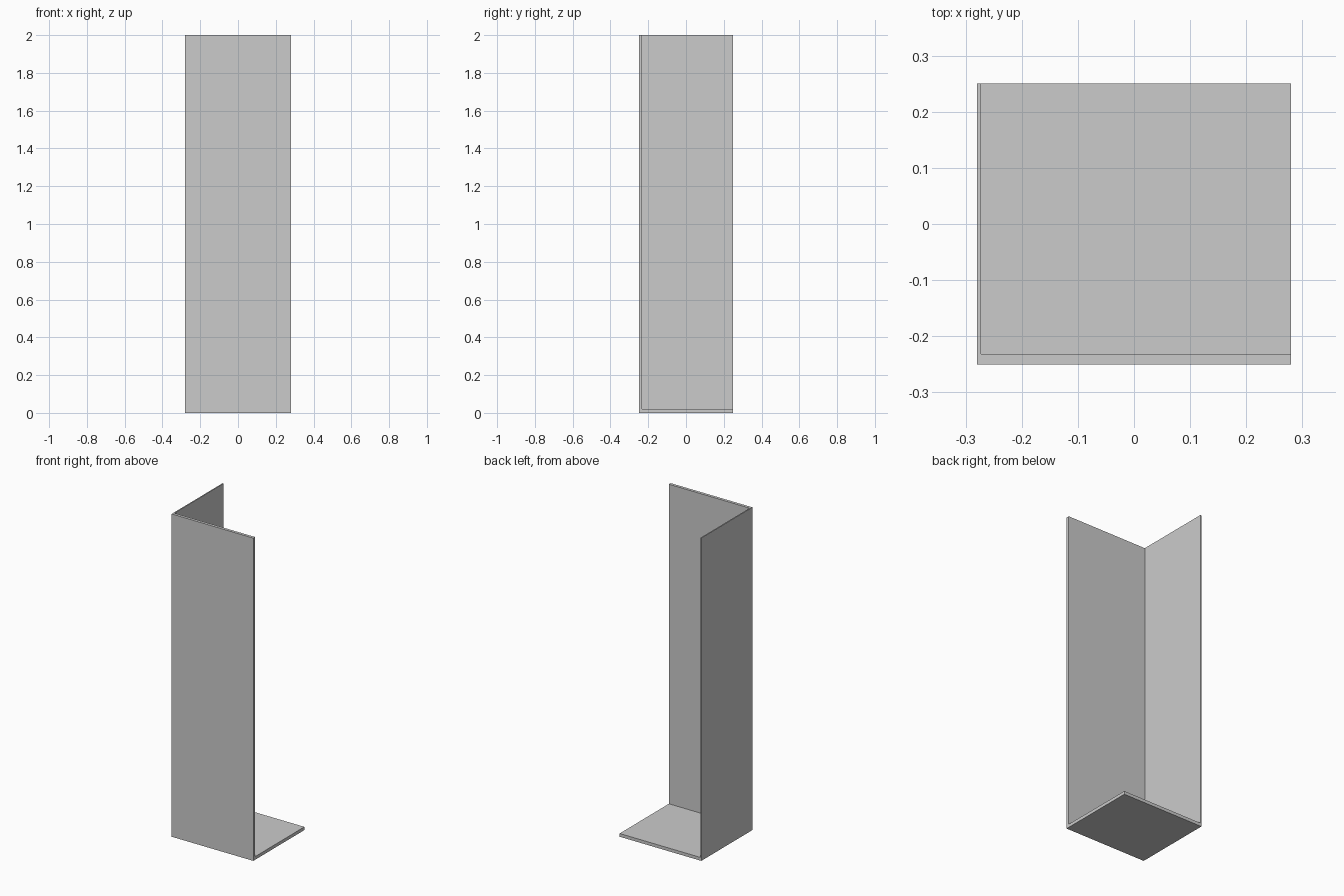
import bpy
from mathutils import Vector

if "Cube" in bpy.data.objects:
    bpy.data.objects.remove(bpy.data.objects["Cube"])

FRONT_T, SIDE_T, FLOOR_T = 0.018, 0.007, 0.02


def box(name, lo, hi):
    lo, hi = Vector(lo), Vector(hi)
    bpy.ops.mesh.primitive_cube_add(size=1, location=(lo + hi) / 2)
    obj = bpy.context.object
    obj.name = name
    obj.scale = hi - lo
    bpy.ops.object.transform_apply(location=True, rotation=False, scale=True)
    return obj


# Corner panel: front wall, left wall and floor plate as one solid
panel = box("corner_panel", (-0.28, -0.25, 0), (0.28, 0.25, 2))

# Helper volume that hollows out the open back, right and top
cutter = box("hollow_cutter",
             (-0.28 + SIDE_T, -0.25 + FRONT_T, FLOOR_T), (1, 1, 3))
cutter.hide_render = True

cut = panel.modifiers.new("hollow", 'BOOLEAN')
cut.operation = 'DIFFERENCE'
cut.solver = 'EXACT'
cut.object = cutter
bpy.context.view_layer.objects.active = panel
bpy.ops.object.modifier_apply(modifier=cut.name)
bpy.data.objects.remove(cutter)
